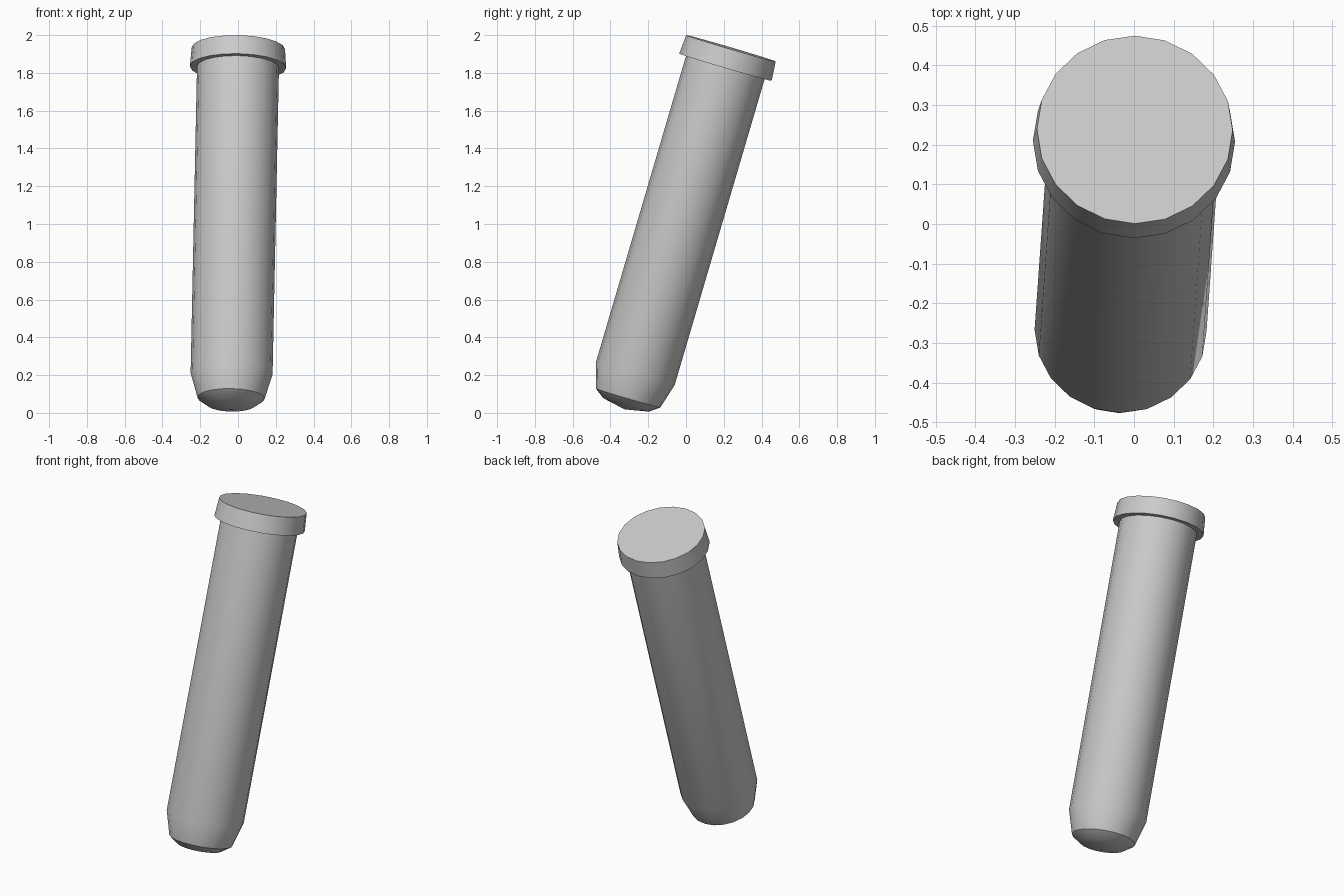
import bpy
import math
from mathutils import Matrix, Vector

cube = bpy.data.objects.get("Cube")
if cube:
    bpy.data.objects.remove(cube, do_unlink=True)

SIDES = 20
AXIS = Vector((0.02, 0.282, 0.959)).normalized()
TOP = Vector((0.002, 0.238, 1.93))

# One plain grey for the whole tube
grey = bpy.data.materials.new("light grey")
grey.use_nodes = True
colour = (0.6, 0.6, 0.6, 1)
grey.diffuse_color = colour
grey.node_tree.nodes["Principled BSDF"].inputs["Base Color"].default_value = colour

# Local z runs along the tilted axis, with its origin at the lid's centre
side = Vector((1, 0, 0))
side = (side - AXIS * side.dot(AXIS)).normalized()
tilt = Matrix((side, AXIS.cross(side), AXIS)).transposed().to_4x4()
place = Matrix.Translation(TOP) @ tilt


def lathe(name, profile, tip=None):
    """Spin (radius, depth) rings about the axis; cap both ends."""
    verts, faces = [], []
    for radius, depth in profile:
        for i in range(SIDES):
            a = math.tau * i / SIDES
            verts.append((radius * math.cos(a), radius * math.sin(a), -depth))
    for r in range(len(profile) - 1):
        for i in range(SIDES):
            j = (i + 1) % SIDES
            up, down = r * SIDES, (r + 1) * SIDES
            faces.append((up + i, down + i, down + j, up + j))
    faces.append(tuple(range(SIDES)))
    last = (len(profile) - 1) * SIDES
    if tip is None:
        faces.append(tuple(reversed(range(last, last + SIDES))))
    else:
        verts.append((0, 0, -tip))
        for i in range(SIDES):
            faces.append((last + (i + 1) % SIDES, last + i, len(verts) - 1))
    mesh = bpy.data.meshes.new(name)
    mesh.from_pydata(verts, [], faces)
    mesh.materials.append(grey)
    obj = bpy.data.objects.new(name, mesh)
    bpy.context.collection.objects.link(obj)
    obj.matrix_world = place
    bpy.ops.object.select_all(action="DESELECT")
    obj.select_set(True)
    bpy.context.view_layer.objects.active = obj
    bpy.ops.object.shade_smooth_by_angle(angle=math.radians(30))
    return obj


# Flared lid and long body with a rounded bottom
lathe("lid", [(0.247, 0), (0.255, 0.104)])
lathe("tube_body", [(0.217, 0.05), (0.217, 1.795), (0.178, 1.93), (0.126, 1.968)], tip=1.993)
